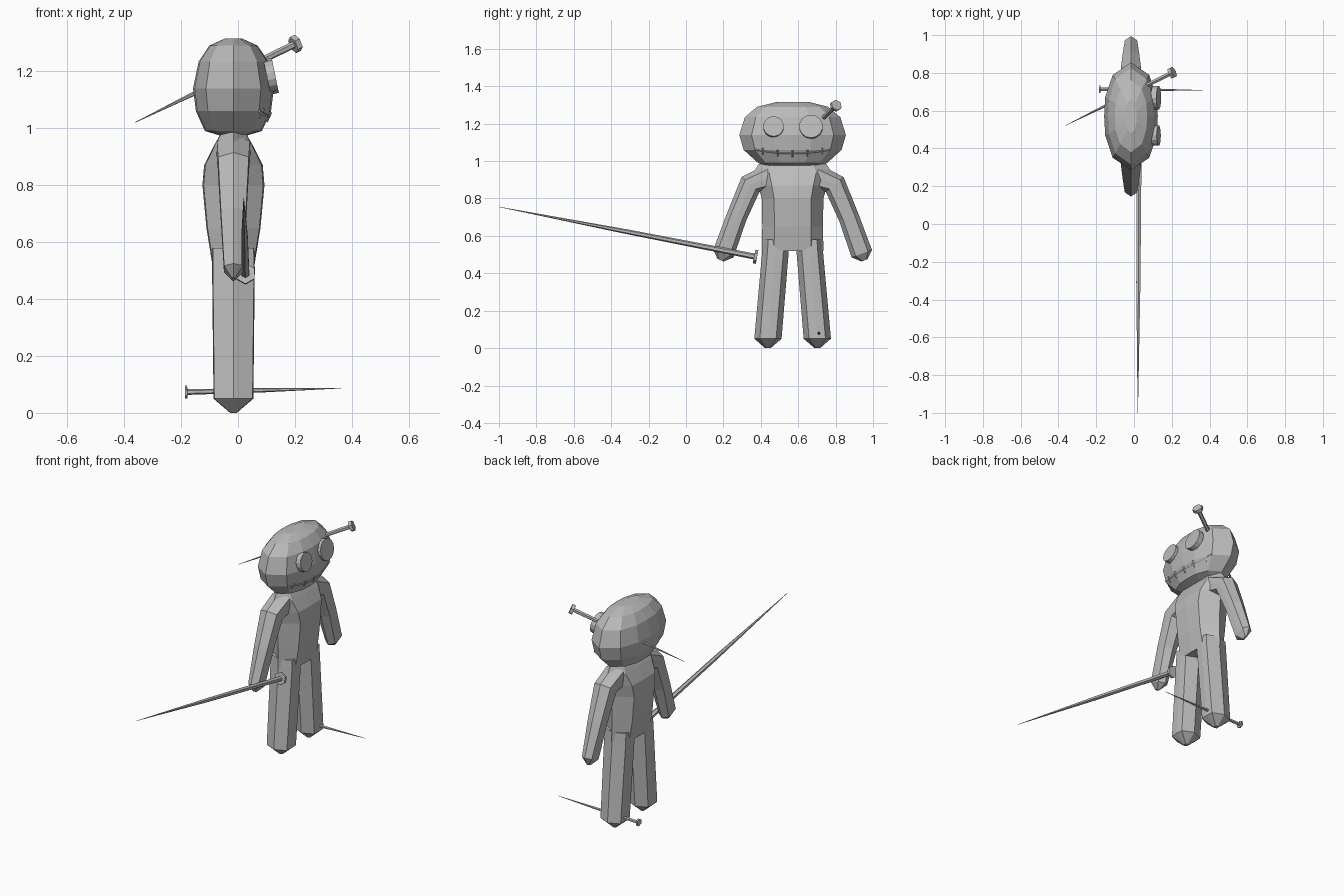
import bpy, bmesh, math
from mathutils import Vector
from mathutils.bvhtree import BVHTree

cube = bpy.data.objects.get("Cube")
if cube:
    bpy.data.objects.remove(cube, do_unlink=True)

CX, CY = -0.016, 0.57          # centre line of the doll, which faces +x

cloth = bpy.data.materials.new("plain_grey")
cloth.use_nodes = True
GREY = (0.5, 0.5, 0.5, 1)
cloth.diffuse_color = GREY
cloth.node_tree.nodes["Principled BSDF"].inputs["Base Color"].default_value = GREY

# quarter outlines, mirrored into full cross-sections
LIMB = [(1, 0), (0.96, 0.6), (0, 1)]
HEAD = [(1, 0), (0.96, 0.36), (0.68, 0.77), (0, 1)]


def full_outline(quarter):
    half = quarter + [(-x, y) for x, y in reversed(quarter[:-1])]
    return half + [(x, -y) for x, y in reversed(half[1:-1])]


def loft(name, quarter, sections, tilted=False):
    """Skin rings given as (y, z, half_x, half_y) along a path in the yz plane."""
    bm = bmesh.new()
    outline = full_outline(quarter)
    rings = []
    for i, (y, z, hx, hy) in enumerate(sections):
        across = Vector((0, 1, 0))
        if tilted:
            a, b = sections[max(i - 1, 0)], sections[min(i + 1, len(sections) - 1)]
            across = Vector((0, a[1] - b[1], b[0] - a[0])).normalized()
        mid = Vector((CX, CY + y, z))
        rings.append([bm.verts.new(mid + Vector((px * hx, 0, 0)) + across * (py * hy))
                      for px, py in outline])
    n = len(outline)
    for r, s in zip(rings, rings[1:]):
        for k in range(n):
            bm.faces.new((r[k], r[(k + 1) % n], s[(k + 1) % n], s[k]))
    bm.faces.new(rings[0])
    bm.faces.new(rings[-1])
    return finish(name, bm)


def finish(name, bm):
    bmesh.ops.recalc_face_normals(bm, faces=bm.faces)
    mesh = bpy.data.meshes.new(name)
    bm.to_mesh(mesh)
    bm.free()
    mesh.materials.append(cloth)
    obj = bpy.data.objects.new(name, mesh)
    bpy.context.collection.objects.link(obj)
    return obj


def add_rod(bm, start, end, r1, r2, sides=6):
    """Straight prism or cone between two points."""
    start, end = Vector(start), Vector(end)
    axis = end - start
    made = bmesh.ops.create_cone(bm, cap_ends=True, segments=sides, radius1=r1,
                                 radius2=r2, depth=axis.length)["verts"]
    bmesh.ops.rotate(bm, verts=made, matrix=axis.to_track_quat('Z', 'Y').to_matrix())
    bmesh.ops.translate(bm, verts=made, vec=(start + end) / 2)


def pin(name, top, tip, radius, head_radius, thick):
    """Tapered pin with a flat hexagonal head."""
    top, tip = Vector(top), Vector(tip)
    way = (tip - top).normalized()
    bm = bmesh.new()
    add_rod(bm, top, top + way * thick, head_radius, head_radius)
    add_rod(bm, top, top.lerp(tip, 0.5), radius, radius * 0.8)
    add_rod(bm, top.lerp(tip, 0.5), tip, radius * 0.8, 0.001)
    return finish(name, bm)


# head
head = loft("head", HEAD, [
    (0, 0.975, 0.05, 0.15), (0, 0.99, 0.1, 0.185), (0, 1.06, 0.132, 0.262),
    (0, 1.14, 0.142, 0.285), (0, 1.235, 0.122, 0.255), (0, 1.29, 0.085, 0.19),
    (0, 1.315, 0.03, 0.09)])

# torso
loft("torso", LIMB, [
    (0, 0.52, 0.074, 0.165), (0, 0.65, 0.095, 0.162), (0, 0.8, 0.109, 0.165),
    (0, 0.87, 0.103, 0.185), (0, 0.94, 0.068, 0.21), (0, 0.985, 0.042, 0.18)])

# legs and arms, mirrored across the centre line
for side, label in ((-1, "right"), (1, "left")):
    loft(label + "_leg", LIMB, [
        (side * 0.132, 0, 0.012, 0.015), (side * 0.132, 0.05, 0.07, 0.073),
        (side * 0.093, 0.5, 0.075, 0.071), (side * 0.088, 0.58, 0.074, 0.07)])
    loft(label + "_arm", LIMB, [
        (side * 0.12, 0.915, 0.06, 0.07), (side * 0.225, 0.875, 0.056, 0.062),
        (side * 0.3, 0.7, 0.046, 0.055), (side * 0.37, 0.505, 0.034, 0.058),
        (side * 0.385, 0.47, 0.006, 0.018)], tilted=True)

# button eyes, leaning back with the face
lean = Vector((0.975, 0, 0.2)).normalized()
for label, y, radius in (("right", 0.468, 0.055), ("left", 0.668, 0.063)):
    bm = bmesh.new()
    mid = Vector((0.126, y, 1.185))
    add_rod(bm, mid - lean * 0.025, mid + lean * 0.005, radius, radius, 14)
    finish(label + "_eye", bm)

# stitched mouth, laid on the face
face = BVHTree.FromPolygons([v.co for v in head.data.vertices],
                            [p.vertices for p in head.data.polygons])


def on_face(y, z):
    return face.ray_cast(Vector((1, CY + y, z)), Vector((-1, 0, 0)))[0]


def smile(y):
    return 1.04 + 0.5 * y * y


bm = bmesh.new()
steps = [-0.2 + 0.04 * i for i in range(11)]
for a, b in zip(steps, steps[1:]):
    add_rod(bm, on_face(a, smile(a)), on_face(b, smile(b)), 0.006, 0.006, 4)
for y in steps[1::2]:
    add_rod(bm, on_face(y, smile(y) - 0.017), on_face(y, smile(y) + 0.017), 0.006, 0.006, 4)
finish("mouth", bm)

# pins through the hand, the head and the foot
pin("hand_pin", (0.026, 0.38, 0.487), (0.02, -1, 0.755), 0.016, 0.037, 0.016)
pin("head_pin", (0.21, 0.805, 1.3), (-0.362, 0.522, 1.02), 0.013, 0.031, 0.02)
pin("foot_pin", (-0.186, 0.714, 0.073), (0.362, 0.708, 0.087), 0.01, 0.023, 0.008)
